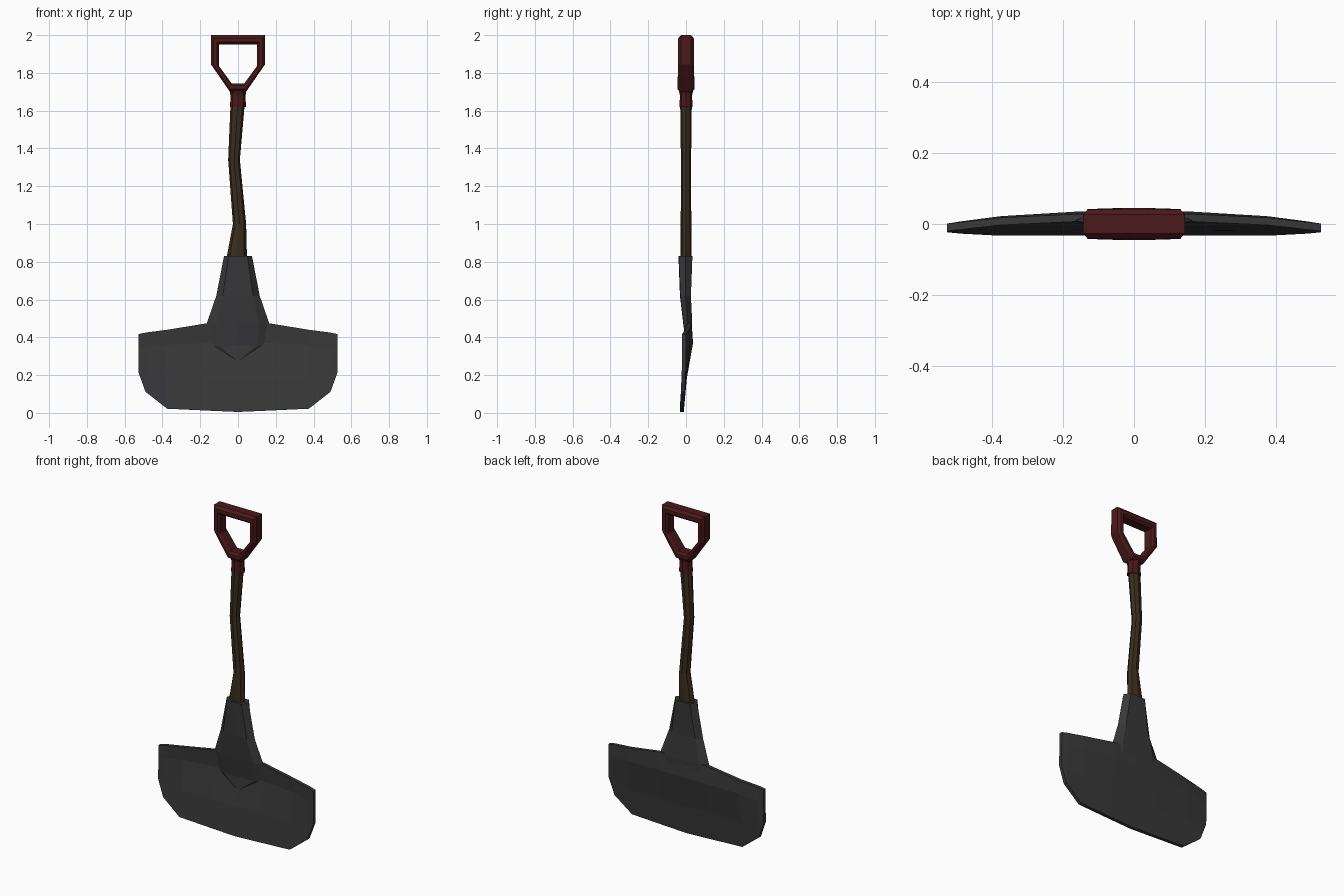
import bpy, bmesh, math

if "Cube" in bpy.data.objects:
    bpy.data.objects.remove(bpy.data.objects["Cube"])


def material(name, rgb):
    m = bpy.data.materials.new(name)
    m.diffuse_color = (*rgb, 1)
    m.use_nodes = True
    m.node_tree.nodes["Principled BSDF"].inputs["Base Color"].default_value = m.diffuse_color
    return m


METAL = material("dark_metal", (0.04, 0.04, 0.042))
WOOD = material("dark_wood", (0.042, 0.026, 0.013))
RED = material("dark_red", (0.07, 0.010, 0.011))


def loft(name, rings, mat, loop=False):
    """Skin closed rings of equal length; cap the ends or join them in a loop."""
    bm = bmesh.new()
    rows = [[bm.verts.new(p) for p in r] for r in rings]
    n = len(rows[0])
    for a, b in zip(rows, rows[1:] + ([rows[0]] if loop else [])):
        for i in range(n):
            j = (i + 1) % n
            bm.faces.new((a[i], a[j], b[j], b[i]))
    if not loop:
        bm.faces.new(rows[0])
        bm.faces.new(rows[-1])
    bmesh.ops.recalc_face_normals(bm, faces=bm.faces)
    me = bpy.data.meshes.new(name)
    bm.to_mesh(me)
    bm.free()
    me.materials.append(mat)
    ob = bpy.data.objects.new(name, me)
    bpy.context.collection.objects.link(ob)
    return ob


def ellipse(z, cx, rx, ry, n=8):
    return [(cx + rx * math.cos(2 * math.pi * i / n),
             ry * math.sin(2 * math.pi * i / n), z) for i in range(n)]


# Blade: columns from the centre outwards, each (z, back y) from bottom to top
half = [
    (0.0, [(.005, -.012), (.18, .004), (.37, .037), (.48, .030)]),
    (0.16, [(.012, -.012), (.18, .004), (.37, .035), (.475, .028)]),
    (0.375, [(.022, -.012), (.18, .002), (.36, .022), (.44, .018)]),
    (0.49, [(.112, -.006), (.19, .000), (.345, .007), (.425, .005)]),
    (0.527, [(.215, -.002), (.25, .000), (.34, .001), (.417, .001)]),
]
columns = [(-x, c) for x, c in reversed(half[1:])] + half
T = 0.021
loft("blade", [[(x, y, z) for z, y in c] + [(x, y - T, z) for z, y in reversed(c)]
               for x, c in columns], METAL)


# Socket: flattened tube flaring down to a point on the blade front
def socket_ring(z, w, flat, front, back):
    mid = (front + back) / 2
    return [(-w, mid, z), (-flat, front, z), (0, front - .002, z), (flat, front, z),
            (w, mid, z), (flat, back, z), (-flat, back, z)]


loft("socket", [
    socket_ring(.83, .074, .05, -.038, .034),
    socket_ring(.62, .115, .08, -.030, .026),
    socket_ring(.475, .165, .11, -.013, .033),
    socket_ring(.355, .14, .10, .004, .030),
    socket_ring(.28, .015, .008, -.001, .010),
], METAL)

# Crooked wooden shaft
loft("shaft", [ellipse(.78, -.006, .055, .029), ellipse(.84, -.005, .052, .029),
               ellipse(1.0, .008, .035, .028), ellipse(1.34, -.021, .031, .027),
               ellipse(1.65, -.001, .038, .031)], WOOD)

# Collar under the grip
loft("grip_collar", [ellipse(1.62, 0, .043, .034), ellipse(1.66, 0, .040, .033),
                     ellipse(1.685, 0, .041, .033), ellipse(1.72, 0, .046, .042)], RED)

# D-shaped grip: chamfered bar following the outer and inner outlines
side = [((.143, 2.0), (.10, 1.95), .041), ((.143, 1.845), (.10, 1.835), .042),
        ((.043, 1.70), (.034, 1.745), .045)]
corners = side + [((-o[0], o[1]), (-i[0], i[1]), h) for o, i, h in reversed(side)]
section = [(0, -.65), (.3, -1), (.75, -1), (1, -.65), (1, .65), (.75, 1), (.3, 1), (0, .65)]
loft("grip", [[(o[0] + t * (i[0] - o[0]), s * h, o[1] + t * (i[1] - o[1]))
               for t, s in section] for o, i, h in corners], RED, loop=True)
